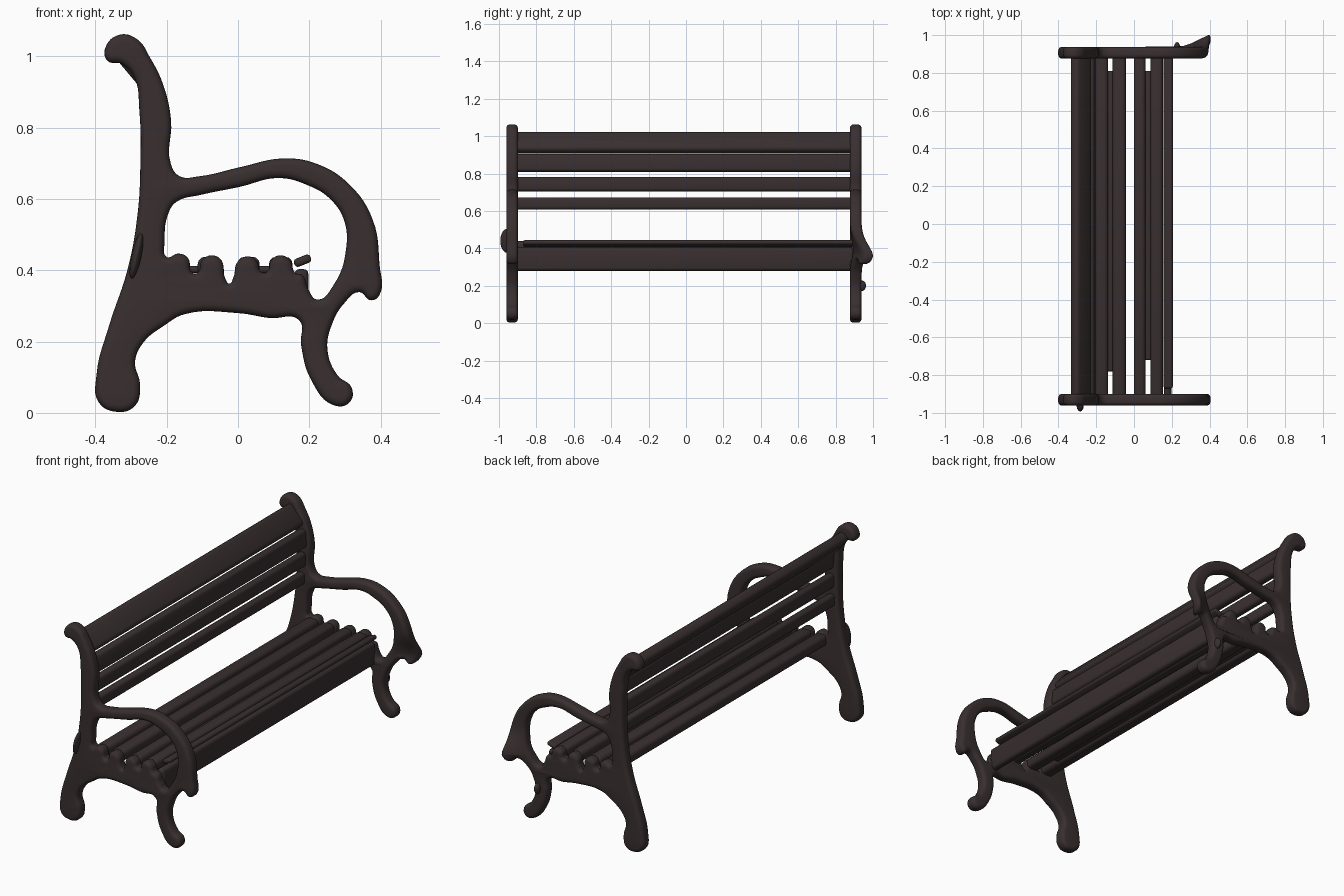
import bpy, bmesh, math
from mathutils import Vector

if "Cube" in bpy.data.objects:
    bpy.data.objects.remove(bpy.data.objects["Cube"])

mat = bpy.data.materials.new("dark brown iron")
mat.diffuse_color = (0.04, 0.028, 0.029, 1)
mat.use_nodes = True
mat.node_tree.nodes["Principled BSDF"].inputs["Base Color"].default_value = mat.diffuse_color

# Outline of the cast end frame (x, z): back leg, rail, front leg, arm, back post
OUTER = [(-.39, .03), (-.34, .004), (-.29, .02), (-.276, .08), (-.29, .143),
         (-.267, .197), (-.206, .247), (-.15, .278), (0, .281), (.09, .267),
         (.172, .261), (.178, .19), (.206, .093), (.27, .022), (.312, .03),
         (.318, .07), (.279, .104), (.25, .177), (.262, .247), (.298, .309),
         (.34, .34), (.374, .317), (.396, .331), (.396, .416), (.377, .542),
         (.312, .64), (.223, .697), (.13, .713), (.004, .688), (-.108, .663),
         (-.164, .663), (-.189, .697), (-.189, .823), (-.211, .921), (-.248, .997),
         (-.284, 1.048), (-.332, 1.06), (-.371, 1.025), (-.366, .989), (-.326, .98),
         (-.29, .941), (-.276, .851), (-.273, .697), (-.281, .556), (-.309, .402),
         (-.36, .247), (-.396, .107)]
# Opening between arm and seat rail; the rail top is scalloped under the slats
HOLE = [(-.192, .57), (-.207, .48), (-.2, .436), (-.168, .446), (-.142, .435),
        (-.128, .392), (-.113, .392), (-.1, .428), (-.072, .441), (-.048, .428),
        (-.036, .375), (-.024, .362), (-.012, .38), (0, .424), (.03, .438),
        (.052, .424), (.064, .395), (.082, .395), (.094, .428), (.12, .441),
        (.145, .428), (.16, .392), (.18, .386), (.197, .345), (.222, .317),
        (.27, .36), (.304, .458), (.298, .542), (.256, .604), (.2, .638),
        (.116, .66), (.004, .635), (-.108, .612), (-.17, .595)]


def finish(ob, angle=50):
    ob.data.materials.clear()
    ob.data.materials.append(mat)
    bpy.ops.object.select_all(action='DESELECT')
    ob.select_set(True)
    bpy.context.view_layer.objects.active = ob
    bpy.ops.object.shade_smooth_by_angle(angle=math.radians(angle))


def end_frame(name, y0, bend):
    cu = bpy.data.curves.new(name, 'CURVE')
    cu.dimensions, cu.fill_mode = '2D', 'BOTH'
    cu.extrude, cu.bevel_depth, cu.bevel_resolution = .011, .02, 3
    cu.offset, cu.resolution_u = -.019, 6
    for pts in (OUTER, HOLE):
        sp = cu.splines.new('BEZIER')
        sp.bezier_points.add(len(pts) - 1)
        sp.use_cyclic_u = True
        for bp, (x, z) in zip(sp.bezier_points, pts):
            bp.co = (x, z, 0)
            bp.handle_left_type = bp.handle_right_type = 'AUTO'
    ob = bpy.data.objects.new(name, cu)
    bpy.context.collection.objects.link(ob)
    bpy.ops.object.select_all(action='DESELECT')
    ob.select_set(True)
    bpy.context.view_layer.objects.active = ob
    bpy.ops.object.convert(target='MESH')
    ob = bpy.context.object
    bm = bmesh.new()
    bm.from_mesh(ob.data)
    bmesh.ops.remove_doubles(bm, verts=bm.verts, dist=.0003)
    for v in bm.verts:
        x, z, d = v.co
        # arm tip flares outward on the bent side
        out = bend * max(0, (x - .2) / .2) ** 2 * math.exp(-((z - .36) / .09) ** 2)
        v.co = Vector((x, y0 - d + out, z))
    bmesh.ops.recalc_face_normals(bm, faces=bm.faces)
    bm.to_mesh(ob.data)
    bm.free()
    finish(ob)


def slat(name, x, z, sx, sz, tilt=0, y0=-.92, y1=.895, round_=.016):
    bpy.ops.mesh.primitive_cube_add(size=1, location=(x, (y0 + y1) / 2, z),
                                    rotation=(0, math.radians(tilt), 0))
    ob = bpy.context.object
    ob.name = name
    ob.scale = (sx, y1 - y0, sz)
    bpy.ops.object.transform_apply(location=False, rotation=False, scale=True)
    m = ob.modifiers.new("round", 'BEVEL')
    m.width, m.segments = min(round_, sx * .45, sz * .45), 3
    bpy.ops.object.modifier_apply(modifier="round")
    finish(ob)


def lump(name, loc, size, tilt=0):
    bpy.ops.mesh.primitive_uv_sphere_add(segments=16, ring_count=10, location=loc,
                                         rotation=(0, math.radians(tilt), 0))
    ob = bpy.context.object
    ob.name = name
    ob.scale = size
    finish(ob, 80)


# Cast end frames
end_frame("left_end_frame", -.93, 0)
end_frame("right_end_frame", .907, .068)
lump("left_post_knob", (-.285, -.958, .44), (.014, .035, .065), 12)
lump("right_leg_knob", (.228, .935, .2), (.016, .028, .03))

# Back slats, bottom to top
slat("back_slat_1", -.237, .64, .042, .066)
slat("back_slat_2", -.232, .743, .042, .078)
slat("back_slat_3", -.23, .857, .046, .096, tilt=-6)
slat("back_slat_4", -.281, .964, .056, .126, tilt=-40, round_=.02)

# Seat slats, back to front
for i, (x, w) in enumerate([(-.172, .07), (-.078, .07), (.03, .062), (.12, .066)]):
    slat(f"seat_slat_{i + 1}", x, .408, w, .06, round_=.02)
slat("seat_front_slat", .181, .427, .05, .024, tilt=-22, y0=-.87, round_=.01)

# Thin strips closing the gaps between slat pairs, and the front apron
slat("seat_filler_back", -.125, .402, .05, .02, y0=-.78, y1=.81)
slat("seat_filler_front", .073, .402, .05, .02, y0=-.72, y1=.81)
slat("seat_apron", .178, .342, .04, .124)
